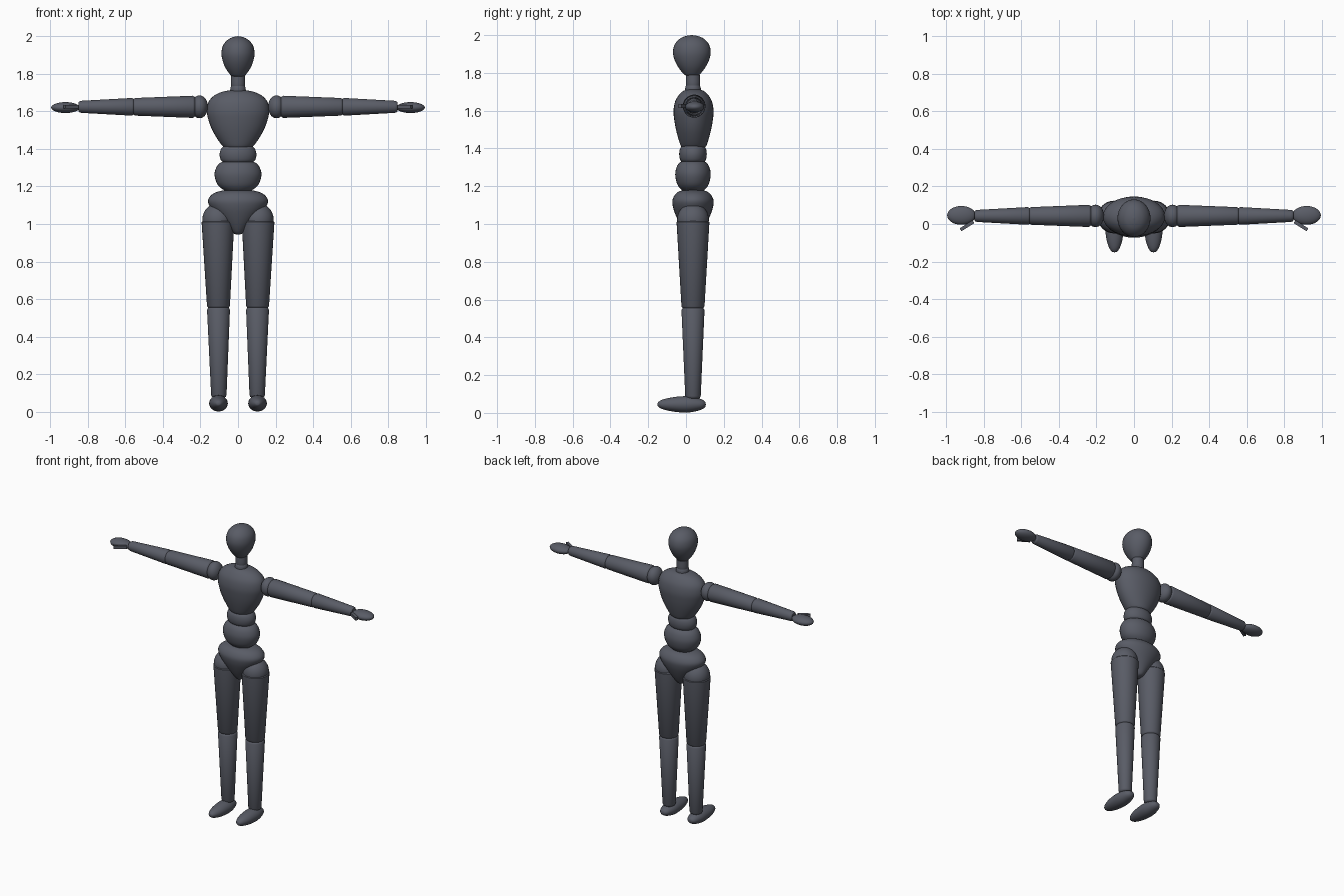
import bpy, bmesh, math
from mathutils import Matrix, Vector

if "Cube" in bpy.data.objects:
    bpy.data.objects.remove(bpy.data.objects["Cube"])

SEG = 32
YC = 0.037          # depth of the body axis
mat = bpy.data.materials.new("slate grey")
mat.diffuse_color = (0.10, 0.107, 0.133, 1)
mat.use_nodes = True
mat.node_tree.nodes["Principled BSDF"].inputs["Base Color"].default_value = mat.diffuse_color


def finish(name, bm, matrix=Matrix()):
    """Turn a bmesh into a smooth-shaded named object."""
    bm.transform(matrix)
    bmesh.ops.recalc_face_normals(bm, faces=bm.faces)
    me = bpy.data.meshes.new(name)
    bm.to_mesh(me)
    bm.free()
    me.materials.append(mat)
    ob = bpy.data.objects.new(name, me)
    bpy.context.collection.objects.link(ob)
    bpy.ops.object.select_all(action='DESELECT')
    ob.select_set(True)
    bpy.context.view_layer.objects.active = ob
    bpy.ops.object.shade_smooth_by_angle(angle=math.radians(40))
    return ob


def spline(pts, steps=4):
    """Catmull-Rom through profile points."""
    p = [Vector(q) for q in pts]
    p = [2 * p[0] - p[1]] + p + [2 * p[-1] - p[-2]]
    out = []
    for i in range(1, len(p) - 2):
        a, b, c, d = p[i - 1:i + 3]
        for k in range(steps):
            t = k / steps
            out.append(0.5 * (2 * b + (c - a) * t + (2 * a - 5 * b + 4 * c - d) * t * t
                              + (3 * b - a - 3 * c + d) * t ** 3))
    return out + [p[-2]]


def loft(name, profile, smooth=True, matrix=Matrix()):
    """Elliptical rings from (height, x radius, y radius)."""
    bm = bmesh.new()
    rings = []
    for z, rx, ry in (spline(profile) if smooth else profile):
        rx, ry = max(rx, 0.001), max(ry, 0.001)
        rings.append([bm.verts.new((rx * math.cos(2 * math.pi * i / SEG),
                                    ry * math.sin(2 * math.pi * i / SEG), z))
                      for i in range(SEG)])
    for a, b in zip(rings, rings[1:]):
        for i in range(SEG):
            j = (i + 1) % SEG
            bm.faces.new((a[i], a[j], b[j], b[i]))
    bm.faces.new(rings[0])
    bm.faces.new(rings[-1])
    return finish(name, bm, matrix)


def ball(name, centre, radii):
    bm = bmesh.new()
    bmesh.ops.create_uvsphere(bm, u_segments=SEG, v_segments=20, radius=1)
    return finish(name, bm, Matrix.Translation(centre) @ Matrix.Diagonal((*radii, 1)))


def limb(name, start, end, r0, r1):
    """Tapered segment with rounded rims."""
    a, b = Vector(start), Vector(end)
    n = (b - a).length
    prof = [(0, r0 * 0.72), (0.006, r0 * 0.9), (0.016, r0),
            (n - 0.014, r1), (n - 0.005, r1 * 0.9), (n, r1 * 0.72)]
    m = Matrix.Translation(a) @ (b - a).to_track_quat('Z', 'Y').to_matrix().to_4x4()
    return loft(name, [(z, r, r) for z, r in prof], False, m)


axis = Matrix.Translation((0, YC, 0))

# Head and neck
loft("head", [(1.785, 0.03, 0.03), (1.795, 0.042, 0.045), (1.83, 0.066, 0.072),
              (1.87, 0.082, 0.092), (1.91, 0.088, 0.1), (1.95, 0.08, 0.091),
              (1.98, 0.056, 0.065), (1.995, 0.027, 0.032), (2.0, 0, 0)],
     matrix=Matrix.Translation((0, 0.031, 0)))
loft("neck", [(1.73, 0.036, 0.036), (1.75, 0.038, 0.038), (1.79, 0.037, 0.037)], matrix=axis)
loft("neck_base", [(1.69, 0.042, 0.042), (1.72, 0.041, 0.041), (1.735, 0.036, 0.036)], matrix=axis)

# Chest, waist and pelvis
loft("chest", [(1.405, 0.065, 0.055), (1.413, 0.08, 0.067), (1.45, 0.108, 0.08),
               (1.5, 0.137, 0.093), (1.55, 0.156, 0.102), (1.6, 0.166, 0.106),
               (1.65, 0.157, 0.097), (1.685, 0.125, 0.076), (1.705, 0.08, 0.053),
               (1.713, 0.03, 0.025), (1.714, 0, 0)],
     matrix=Matrix.Translation((0, 0.04, 0)))
loft("upper_waist", [(1.325, 0.075, 0.055), (1.34, 0.091, 0.068), (1.37, 0.098, 0.073),
                     (1.4, 0.09, 0.068), (1.418, 0.07, 0.052), (1.422, 0.03, 0.03)], matrix=axis)
loft("lower_waist", [(1.17, 0.05, 0.04), (1.18, 0.075, 0.06), (1.21, 0.109, 0.083),
                     (1.26, 0.125, 0.094), (1.3, 0.116, 0.087), (1.325, 0.096, 0.071),
                     (1.335, 0.07, 0.05)], matrix=axis)
loft("pelvis", [(0.945, 0.012, 0.02), (0.955, 0.03, 0.042), (1.0, 0.072, 0.07),
                (1.05, 0.117, 0.093), (1.09, 0.148, 0.106), (1.125, 0.16, 0.109),
                (1.155, 0.141, 0.095), (1.173, 0.105, 0.072), (1.18, 0.06, 0.04), (1.181, 0, 0)],
     matrix=axis)

# Paired parts
for s, side in ((-1, "right"), (1, "left")):
    # Legs
    ball(side + "_hip", (s * 0.108, YC, 1.022), (0.082, 0.084, 0.088))
    limb(side + "_thigh", (s * 0.107, YC, 1.026), (s * 0.104, YC, 0.55), 0.087, 0.061)
    limb(side + "_shin", (s * 0.104, YC, 0.56), (s * 0.102, YC, 0.075), 0.061, 0.041)
    # Foot lies along y, with a slightly narrower heel
    along_y = Matrix.Translation((s * 0.104, 0, 0.045)) @ Matrix.Rotation(math.pi / 2, 4, 'X')
    loft(side + "_foot", [(-0.105, 0, 0), (-0.101, 0.018, 0.014), (-0.08, 0.035, 0.028),
                          (-0.03, 0.048, 0.041), (0.02, 0.049, 0.043), (0.08, 0.043, 0.036),
                          (0.125, 0.029, 0.025), (0.147, 0.014, 0.012), (0.151, 0, 0)],
         matrix=along_y)
    # Arms
    ya, za = 0.043, 1.624
    ball(side + "_shoulder", (s * 0.205, ya, za), (0.045, 0.06, 0.061))
    limb(side + "_upper_arm", (s * 0.225, ya, za), (s * 0.56, ya, za), 0.059, 0.047)
    limb(side + "_forearm", (s * 0.55, ya, za), (s * 0.85, ya, za), 0.047, 0.032)
    ball(side + "_hand", (s * 0.919, 0.046, 1.62), (0.076, 0.05, 0.029))
    # Thumb
    a, b = Vector((s * 0.855, 0.012, 1.624)), Vector((s * 0.924, -0.031, 1.624))
    bm = bmesh.new()
    bmesh.ops.create_cube(bm, size=1)
    rot = (b - a).to_track_quat('X', 'Z').to_matrix().to_4x4()
    finish(side + "_thumb", bm, Matrix.Translation((a + b) / 2) @ rot
           @ Matrix.Diagonal(((b - a).length, 0.018, 0.02, 1)))
